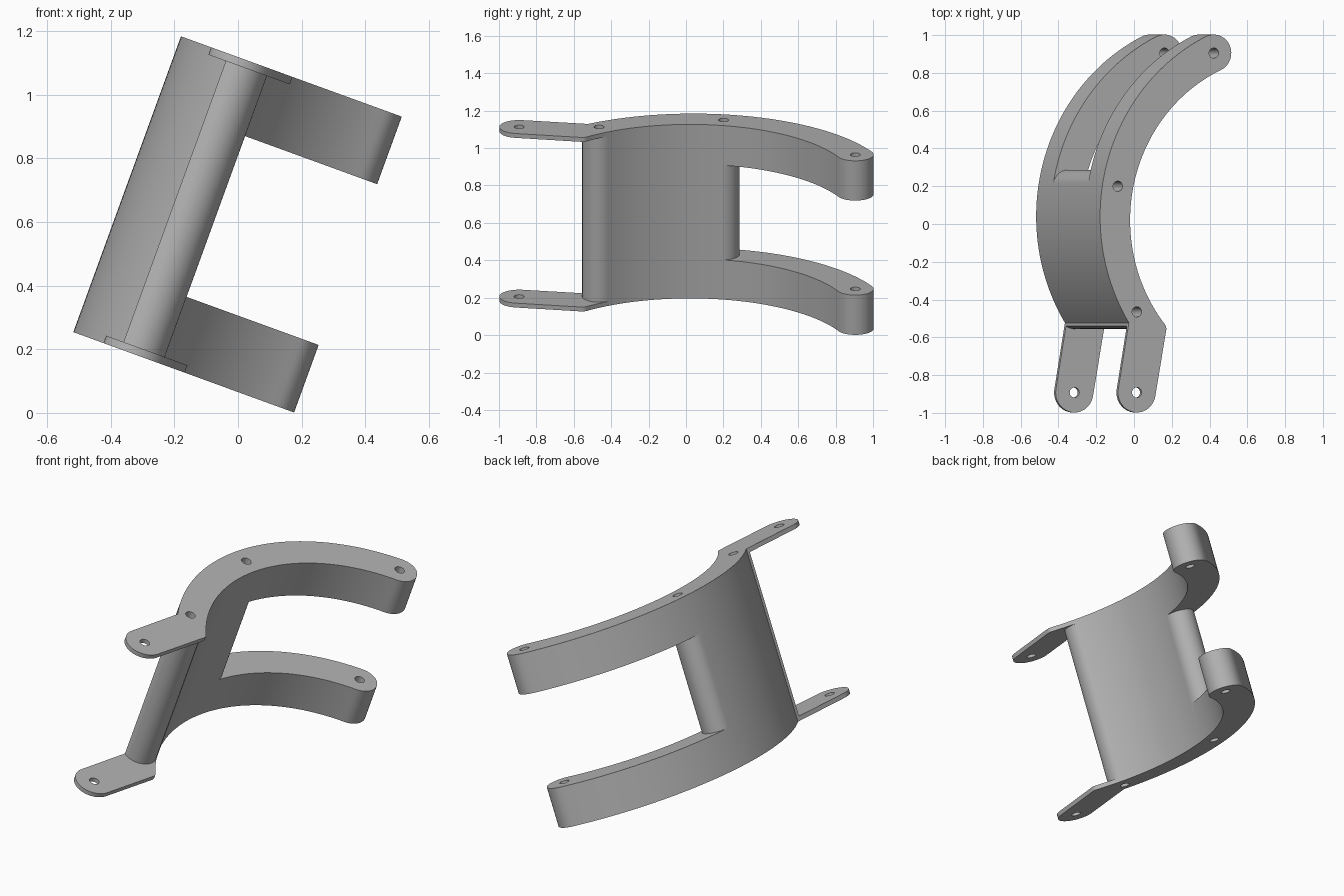
import bpy, bmesh
from math import cos, sin, radians
from mathutils import Matrix

cube = bpy.data.objects.get("Cube")
if cube:
    bpy.data.objects.remove(cube, do_unlink=True)

HEIGHT, ARM, PLATE = 0.99, 0.226, 0.025
TIP, MID, FRONT, TAB = (0.641, 0.905), (0.10, 0.20), (0.207, -0.465), (0.207, -0.892)
OUTER, INNER = (1.06, 0.04), (1.043, 0.02)

grey = bpy.data.materials.new("plain grey")
grey.use_nodes = True
grey.diffuse_color = (0.45, 0.45, 0.45, 1)
grey.node_tree.nodes["Principled BSDF"].inputs["Base Color"].default_value = (0.45, 0.45, 0.45, 1)


def arc(centre, r, a0, a1, n):
    """Points on an arc, angles in degrees."""
    angles = [radians(a0 + (a1 - a0) * i / n) for i in range(n + 1)]
    return [(centre[0] + r * cos(a), centre[1] + r * sin(a)) for a in angles]


def prism(name, outline, z0, z1):
    """Closed solid from a flat outline."""
    bm = bmesh.new()
    face = bm.faces.new([bm.verts.new((x, y, z0)) for x, y in outline])
    top = bmesh.ops.extrude_face_region(bm, geom=[face])["geom"]
    bmesh.ops.translate(bm, vec=(0, 0, z1 - z0),
                        verts=[v for v in top if isinstance(v, bmesh.types.BMVert)])
    bmesh.ops.recalc_face_normals(bm, faces=bm.faces)
    mesh = bpy.data.meshes.new(name)
    bm.to_mesh(mesh)
    bm.free()
    mesh.materials.append(grey)
    obj = bpy.data.objects.new(name, mesh)
    bpy.context.collection.objects.link(obj)
    return obj


def cut(target, cutter):
    """Subtract the cutter and remove it."""
    cutter.hide_render = True
    mod = target.modifiers.new("cut", "BOOLEAN")
    mod.operation, mod.solver, mod.object = "DIFFERENCE", "EXACT", cutter
    bpy.context.view_layer.objects.active = target
    bpy.ops.object.modifier_apply(modifier=mod.name)
    bpy.data.objects.remove(cutter, do_unlink=True)


# Full side outline: outer curve, round tip, inner curve, elbow, tab end
outline = (arc(OUTER, 1.06, 212.1, 115.8, 64)
           + arc(TIP, 0.098, 115.8, -65.6, 24)[1:]
           + arc(INNER, 0.874, 114.4, 219, 64)[1:]
           + arc((0.333, -0.555), 0.04, 39, -11, 8)[1:]
           + arc(TAB, 0.106, -11, -188, 24))
bracket = prism("curved_bracket", outline, 0, HEIGHT)

# Open window between the two arms, ending in a rounded wall edge
window = (arc(MID, 0.087, 170.5, -10.8, 24)
          + [(1.5, 0.184), (1.5, 1.5), (-0.5, 1.5), (-0.5, 0.214)])
cut(bracket, prism("window_cutter", window, ARM, HEIGHT - ARM))

# Open space between the two thin tabs, with a rounded wall edge
gap = (arc(FRONT, 0.09, -131, 30, 24)
       + [(1, -0.42), (1, -1.5), (-0.5, -1.5), (-0.5, -0.533)])
cut(bracket, prism("tab_gap_cutter", gap, PLATE, HEIGHT - PLATE))

# Bolt holes
for centre in (TIP, MID, FRONT, TAB):
    hole = arc(centre, 0.027, 0, 360, 24)[:-1]
    cut(bracket, prism("hole_cutter", hole, -0.1, HEIGHT + 0.1))

# Smooth curves, sharp rims, and the lean of the whole bracket
bpy.ops.object.select_all(action="DESELECT")
bracket.select_set(True)
bpy.context.view_layer.objects.active = bracket
bpy.ops.object.shade_smooth_by_angle(angle=radians(30))
bracket.matrix_world = Matrix.Translation((-0.518, 0, 0.254)) @ Matrix.Rotation(radians(20), 4, "Y")
